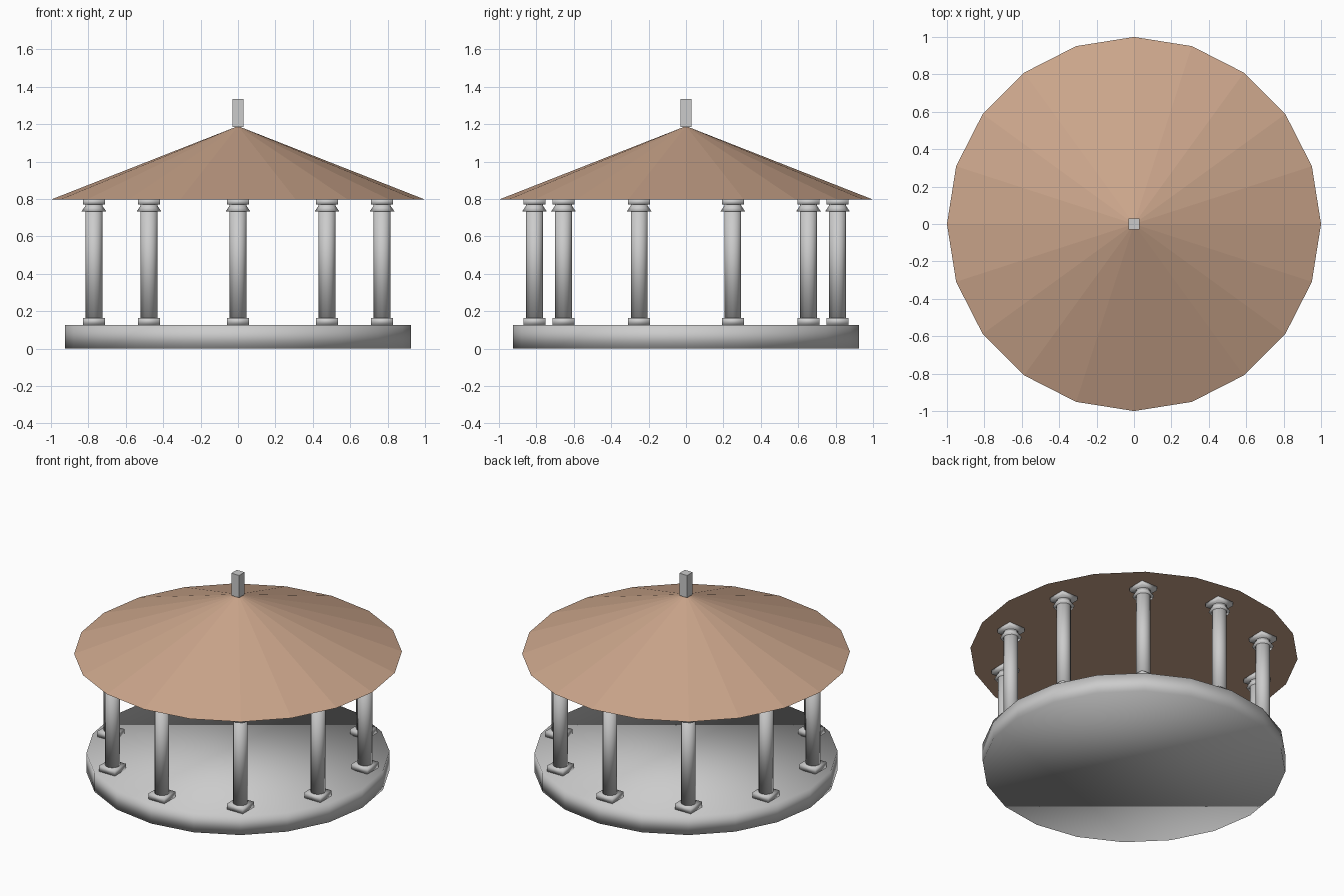
import bpy, bmesh
from math import cos, sin, pi

if "Cube" in bpy.data.objects:
    bpy.data.objects.remove(bpy.data.objects["Cube"])

roof_mat = bpy.data.materials.new("clay_roof")
roof_mat.diffuse_color = (0.60, 0.38, 0.26, 1)
roof_mat.use_nodes = True
roof_mat.node_tree.nodes["Principled BSDF"].inputs["Base Color"].default_value = roof_mat.diffuse_color


def finish(bm, name, smooth=False, mat=None):
    bmesh.ops.recalc_face_normals(bm, faces=bm.faces)
    for f in bm.faces:
        f.smooth = smooth
    me = bpy.data.meshes.new(name)
    bm.to_mesh(me)
    bm.free()
    if mat:
        me.materials.append(mat)
    ob = bpy.data.objects.new(name, me)
    bpy.context.collection.objects.link(ob)
    return ob


def cone(bm, sides, r1, r2, z1, z2):
    v = bmesh.ops.create_cone(bm, cap_ends=True, segments=sides,
                              radius1=r1, radius2=r2, depth=z2 - z1)["verts"]
    bmesh.ops.translate(bm, verts=v, vec=(0, 0, (z1 + z2) / 2))


def box(bm, w, z1, z2):
    v = bmesh.ops.create_cube(bm, size=1)["verts"]
    bmesh.ops.scale(bm, verts=v, vec=(w, w, z2 - z1))
    bmesh.ops.translate(bm, verts=v, vec=(0, 0, (z1 + z2) / 2))


# round floor platform
bm = bmesh.new()
cone(bm, 20, 0.925, 0.925, 0, 0.127)
finish(bm, "platform", smooth=True)

# column: square plinth, round shaft, flared capital, square top slab
bm = bmesh.new()
box(bm, 0.118, 0.127, 0.165)
cone(bm, 12, 0.045, 0.045, 0.16, 0.775)
cone(bm, 8, 0.067, 0.04, 0.732, 0.772)
box(bm, 0.118, 0.770, 0.80)
column = finish(bm, "column_1", smooth=True)

# ring of ten columns, all sharing one mesh and orientation
for i in range(10):
    ob = column
    if i:
        ob = bpy.data.objects.new(f"column_{i + 1}", column.data)
        bpy.context.collection.objects.link(ob)
    a = -pi / 2 + i * pi / 5
    ob.location = (0.81 * cos(a), 0.81 * sin(a), 0)

# conical roof, closed underneath
bm = bmesh.new()
cone(bm, 20, 1.0, 0, 0.797, 1.19)
finish(bm, "roof", mat=roof_mat)

# square finial
bm = bmesh.new()
box(bm, 0.058, 1.185, 1.335)
finish(bm, "finial")
